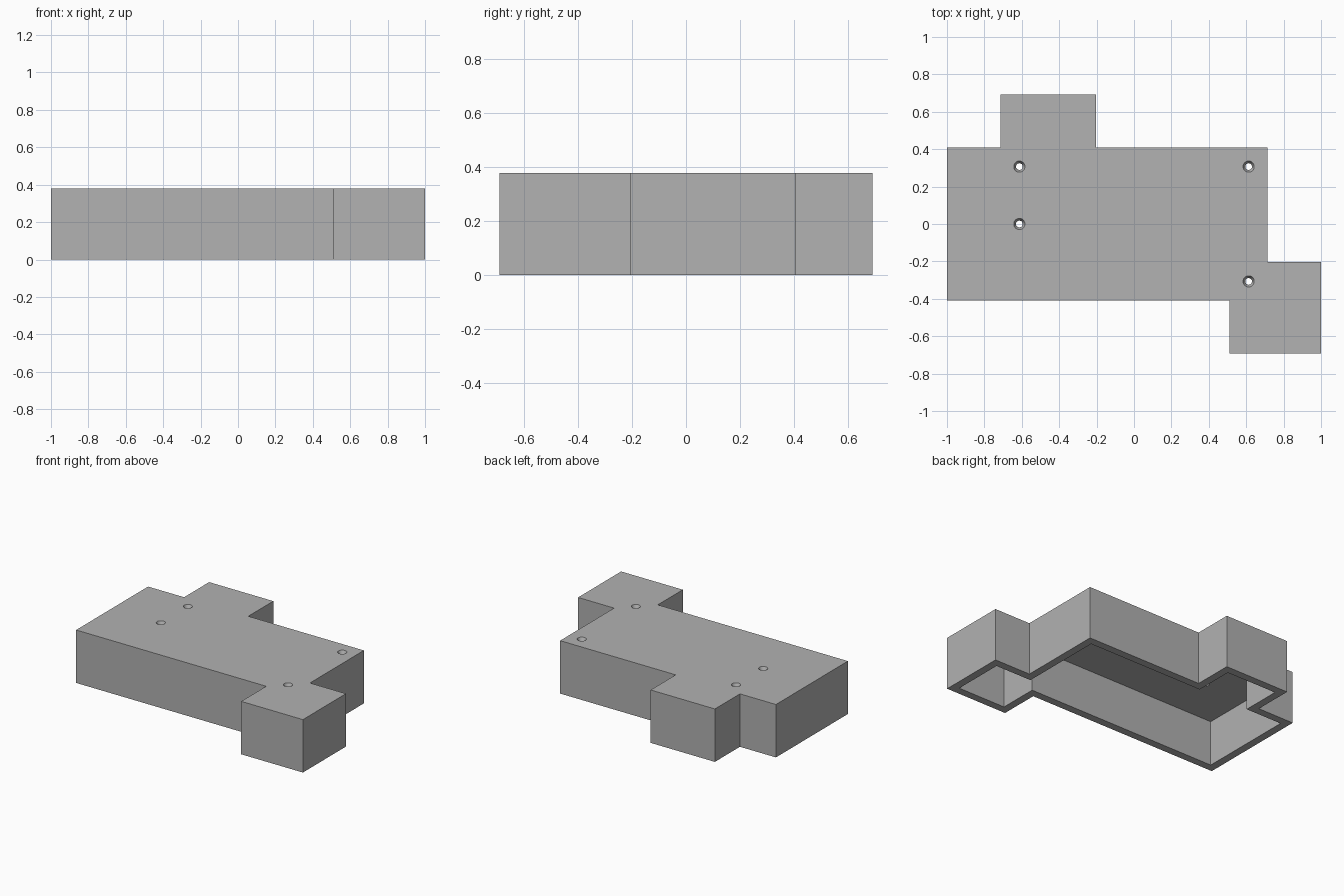
import bpy
import bmesh
from mathutils import Vector

HEIGHT, WALL = 0.38, 0.056
HOLES = [(-0.613, 0.307), (-0.613, 0.0), (0.613, 0.307), (0.613, -0.307)]
OUTLINE = [(-1, -0.408), (0.51, -0.408), (0.51, -0.692), (1, -0.692),
           (1, -0.204), (0.714, -0.204), (0.714, 0.408), (-0.204, 0.408),
           (-0.204, 0.692), (-0.714, 0.692), (-0.714, 0.408), (-1, 0.408)]

cube = bpy.data.objects.get("Cube")
if cube:
    bpy.data.objects.remove(cube, do_unlink=True)

grey = bpy.data.materials.new("plain grey")
grey.use_nodes = True
colour = (0.445, 0.445, 0.445, 1)
grey.diffuse_color = colour
grey.node_tree.nodes["Principled BSDF"].inputs["Base Color"].default_value = colour


def inset(points, distance):
    """Move every edge of a counter-clockwise right-angled outline inwards."""
    result = []
    for i, point in enumerate(points):
        p = Vector(point)
        before = (p - Vector(points[i - 1])).normalized()
        after = (Vector(points[(i + 1) % len(points)]) - p).normalized()
        normals = [Vector((-d.y, d.x)) for d in (before, after)]
        result.append(p + (normals[0] + normals[1]) * distance)
    return result


def finish(bm, name):
    bmesh.ops.recalc_face_normals(bm, faces=bm.faces)
    mesh = bpy.data.meshes.new(name)
    bm.to_mesh(mesh)
    bm.free()
    mesh.materials.append(grey)
    obj = bpy.data.objects.new(name, mesh)
    bpy.context.collection.objects.link(obj)
    return obj


def prism(name, points, bottom, top):
    bm = bmesh.new()
    face = bm.faces.new([bm.verts.new((p[0], p[1], bottom)) for p in points])
    extruded = bmesh.ops.extrude_face_region(bm, geom=[face], use_keep_orig=True)
    verts = [v for v in extruded["geom"] if isinstance(v, bmesh.types.BMVert)]
    bmesh.ops.translate(bm, verts=verts, vec=(0, 0, top - bottom))
    return finish(bm, name)


def screw_cutter(name, x, y):
    """Countersunk screw hole: a straight bore opening into a cone."""
    bm = bmesh.new()
    rings = []
    profile = [(0.018, HEIGHT - 0.15), (0.018, HEIGHT - 0.025),
               (0.03, HEIGHT), (0.03, HEIGHT + 0.05)]
    for radius, z in profile:
        ring = bmesh.ops.create_circle(bm, segments=32, radius=radius)["verts"]
        bmesh.ops.translate(bm, verts=ring, vec=(x, y, z))
        rings.append(ring)
    for low, high in zip(rings, rings[1:]):
        for i in range(len(low)):
            bm.faces.new((low[i - 1], low[i], high[i], high[i - 1]))
    bm.faces.new(rings[0])
    bm.faces.new(rings[-1])
    return finish(bm, name)


# Solid cover, then hollow it from below and drill the screw holes
cover = prism("enclosure_cover", OUTLINE, 0, HEIGHT)
cutters = [prism("cavity_cutter", inset(OUTLINE, WALL), -0.1, HEIGHT - WALL)]
cutters += [screw_cutter(f"screw_cutter_{i}", x, y) for i, (x, y) in enumerate(HOLES)]
for cutter in cutters:
    cutter.hide_render = True
    cut = cover.modifiers.new(cutter.name, "BOOLEAN")
    cut.operation = "DIFFERENCE"
    cut.solver = "EXACT"
    cut.object = cutter

# Bake the cuts and drop the cutters
bpy.context.view_layer.update()
evaluated = cover.evaluated_get(bpy.context.evaluated_depsgraph_get())
shell = bpy.data.meshes.new_from_object(evaluated)
cover.modifiers.clear()
cover.data = shell
for cutter in cutters:
    bpy.data.objects.remove(cutter, do_unlink=True)

# Round bores shade smoothly, box edges stay sharp
bpy.ops.object.select_all(action="DESELECT")
cover.select_set(True)
bpy.context.view_layer.objects.active = cover
bpy.ops.object.shade_smooth_by_angle(angle=0.4)
